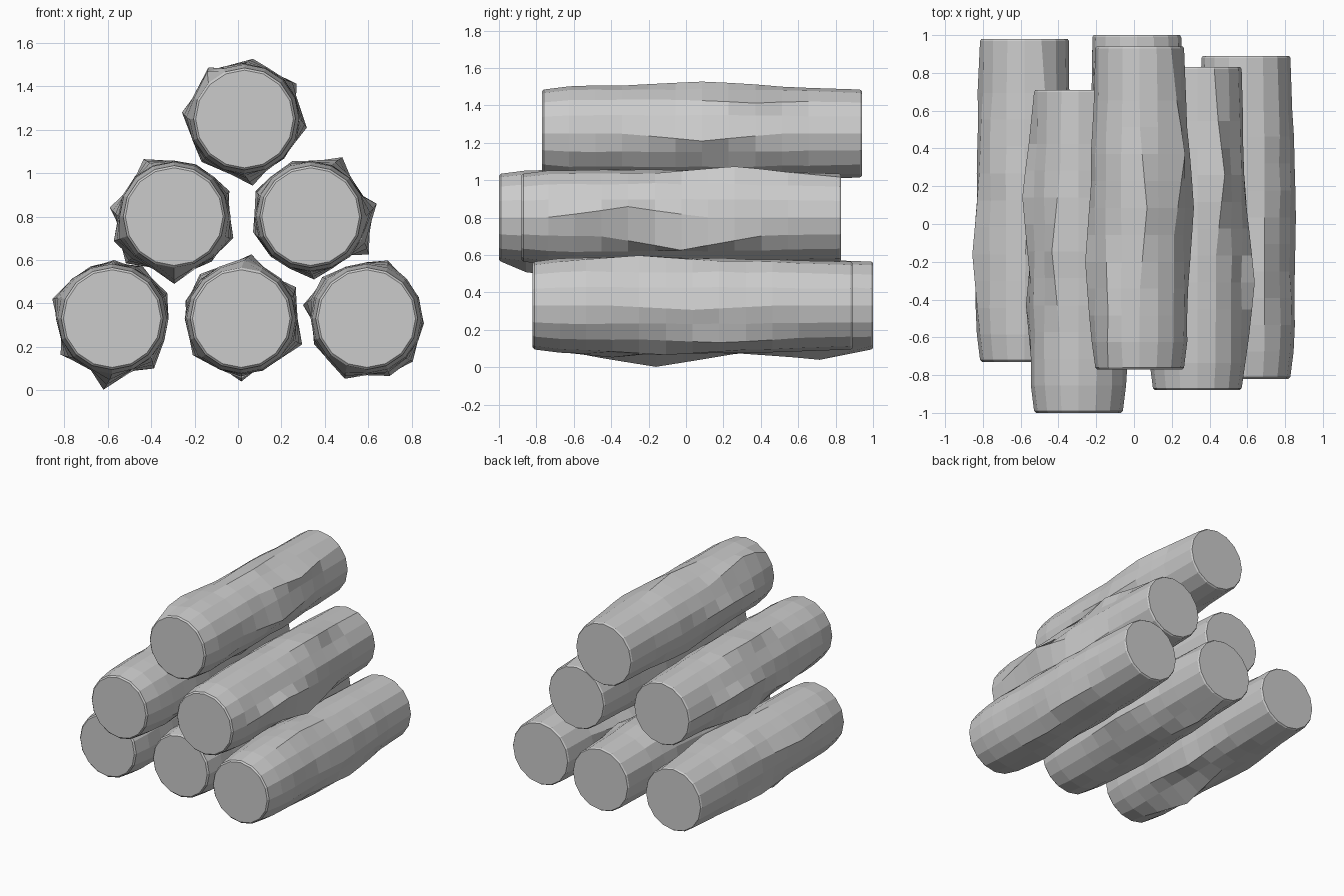
import bpy, bmesh, math, random

SIDES = 16
LENGTH = 1.71
random.seed(4)

# Lengthwise stations (0 = front, 1 = back) and base radius: small bevel, swollen body, straight tail
PROFILE = [(0, .225), (.006, .235), (.085, .252), (.167, .255), (.25, .255), (.333, .255),
           (.417, .255), (.5, .255), (.583, .255), (.667, .253), (.75, .248), (.833, .243),
           (.994, .235), (1, .228)]


def log(name, x, z, front, knots):
    """Faceted log along y; knots are (angle in degrees, station, radius) bumps in the bark."""
    bm = bmesh.new()
    step = 360 / SIDES
    rings = []
    for t, base in PROFILE:
        body = .1 < t < .9
        pts = [[i * step, base + (random.uniform(-.006, .006) if body else 0)] for i in range(SIDES)]
        # pull the nearest column out to each knot, fading along the length
        for angle, station, peak in knots:
            w = max(0, 1 - abs(t - station) / .26)
            if .02 < t < .98 and w > 0:
                p = pts[round(angle / step) % SIDES]
                shift = angle - round(angle / step) * step
                p[0] += shift * w
                p[1] = max(p[1], base + (peak - base) * w)
        rings.append([bm.verts.new((x + r * math.cos(math.radians(a)),
                                    front + t * LENGTH,
                                    z + r * math.sin(math.radians(a)))) for a, r in pts])
    for a, b in zip(rings, rings[1:]):
        for i in range(SIDES):
            j = (i + 1) % SIDES
            bm.faces.new((a[i], a[j], b[j], b[i]))
    bm.faces.new(rings[0])
    bm.faces.new(rings[-1])
    bmesh.ops.recalc_face_normals(bm, faces=bm.faces)
    mesh = bpy.data.meshes.new(name)
    bm.to_mesh(mesh)
    bm.free()
    obj = bpy.data.objects.new(name, mesh)
    bpy.context.collection.objects.link(obj)
    return obj


# Bottom row
log("log_bottom_left", -.58, .33, -.73,
    [(162, .333, .29), (215, .583, .29), (263, .333, .33), (310, .5, .30),
     (88, .417, .27), (60, .667, .28), (25, .5, .28)])
log("log_bottom_middle", .015, .33, -.71,
    [(81, .25, .30), (133, .583, .28), (163, .417, .27), (217, .333, .28),
     (337, .5, .305), (30, .667, .29), (270, .833, .29)])
log("log_bottom_right", .593, .33, -.82,
    [(70, .333, .285), (355, .5, .265), (317, .583, .29), (292, .417, .285),
     (250, .25, .295), (206, .5, .27), (168, .583, .30), (137, .333, .28)])

# Middle row
log("log_middle_left", -.294, .80, -1.0,
    [(118, .5, .30), (172, .667, .30), (202, .333, .30), (224, .583, .31),
     (270, .167, .31), (310, .5, .27), (340, .333, .29), (25, .583, .28)])
log("log_middle_right", .335, .80, -.88,
    [(62, .667, .31), (11, .333, .31), (327, .5, .32), (273, .417, .29),
     (195, .583, .275), (155, .417, .28), (108, .333, .27)])

# Top log
log("log_top", .03, 1.25, -.77,
    [(174, .333, .29), (352, .5, .29), (82, .5, .28), (34, .667, .29),
     (277, .417, .31), (125, .167, .29), (225, .583, .28)])
